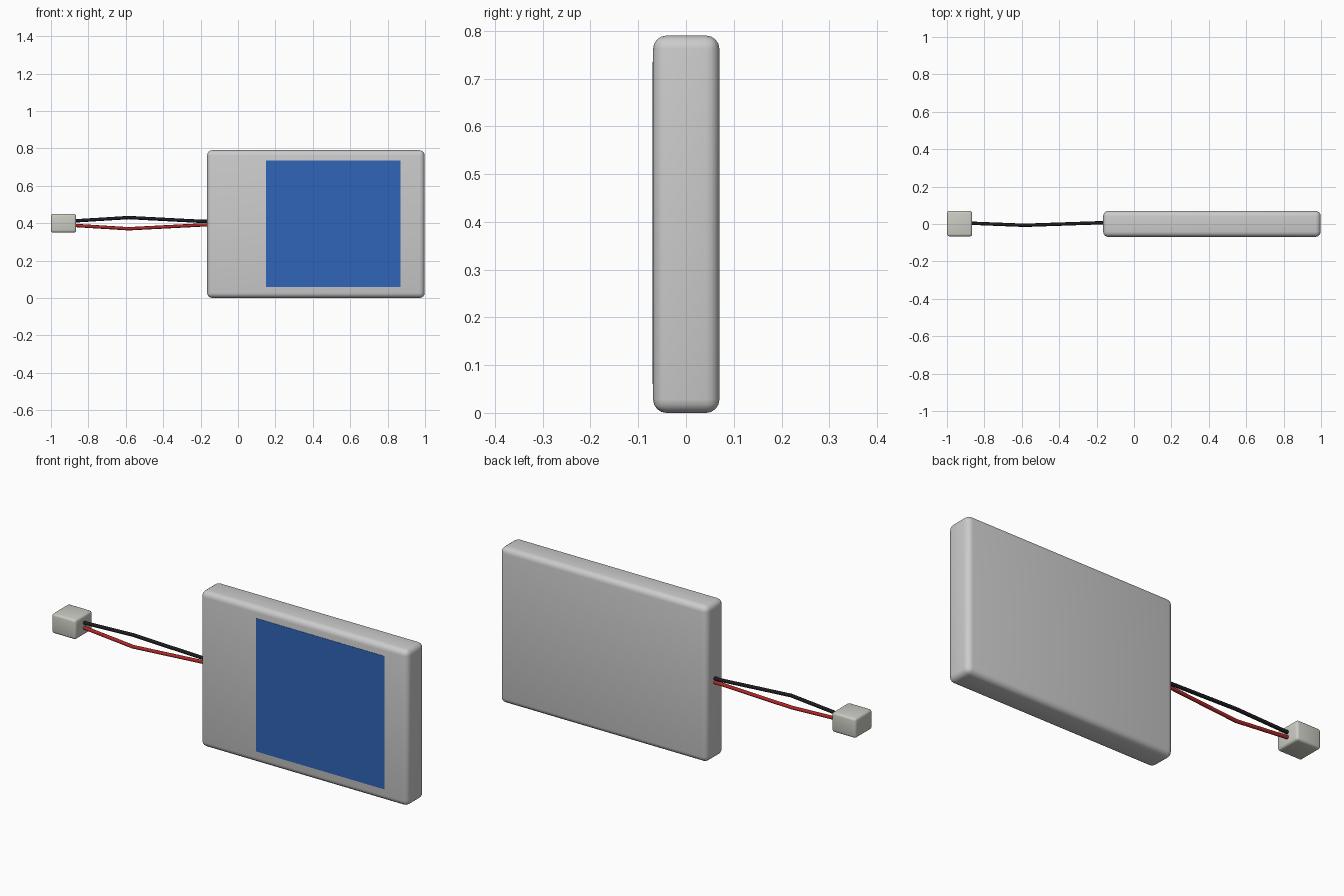
import bpy

if "Cube" in bpy.data.objects:
    bpy.data.objects.remove(bpy.data.objects["Cube"])


def material(name, color):
    m = bpy.data.materials.new(name)
    m.diffuse_color = (*color, 1)
    m.use_nodes = True
    m.node_tree.nodes["Principled BSDF"].inputs["Base Color"].default_value = m.diffuse_color
    return m


def box(name, lo, hi, bevel=0, segments=4, mat=None):
    bpy.ops.mesh.primitive_cube_add(size=1, location=[(a + b) / 2 for a, b in zip(lo, hi)])
    ob = bpy.context.object
    ob.name = name
    ob.scale = [b - a for a, b in zip(lo, hi)]
    bpy.ops.object.transform_apply(location=False, rotation=False, scale=True)
    if bevel:
        mod = ob.modifiers.new("round_edges", 'BEVEL')
        mod.width = bevel
        mod.segments = segments
        bpy.ops.object.modifier_apply(modifier=mod.name)
        bpy.ops.object.shade_smooth_by_angle()
    if mat:
        ob.data.materials.append(mat)
    return ob


def wire(name, points, mat, radius=0.009):
    cu = bpy.data.curves.new(name, 'CURVE')
    cu.dimensions = '3D'
    cu.bevel_depth = radius
    cu.bevel_resolution = 2
    cu.use_fill_caps = True
    sp = cu.splines.new('POLY')
    sp.points.add(len(points) - 1)
    for p, co in zip(sp.points, points):
        p.co = (*co, 1)
    cu.materials.append(mat)
    ob = bpy.data.objects.new(name, cu)
    bpy.context.collection.objects.link(ob)


# Battery pouch and its front label
box("battery_body", (-0.165, -0.069, 0), (0.998, 0.07, 0.79), 0.028, 4)
box("front_label", (0.15, -0.0705, 0.06), (0.87, -0.062, 0.735),
    mat=material("label_blue", (0.03, 0.13, 0.48)))

# Plug
box("plug", (-1, -0.066, 0.35), (-0.865, 0.07, 0.45), 0.012, 3,
    material("plug_ivory", (0.6, 0.6, 0.55)))

# Two bowed leads, mirrored about the plug centre line
for name, side, color in (("black_wire", 1, (0.012, 0.012, 0.014)),
                          ("red_wire", -1, (0.45, 0.02, 0.02))):
    path = [(-0.89, 0.005, 0.011), (-0.585, -0.007, 0.03), (-0.2, 0.006, 0.01), (-0.14, 0.006, 0.01)]
    wire(name, [(x, y, 0.4 + side * d) for x, y, d in path], material(name, color))
